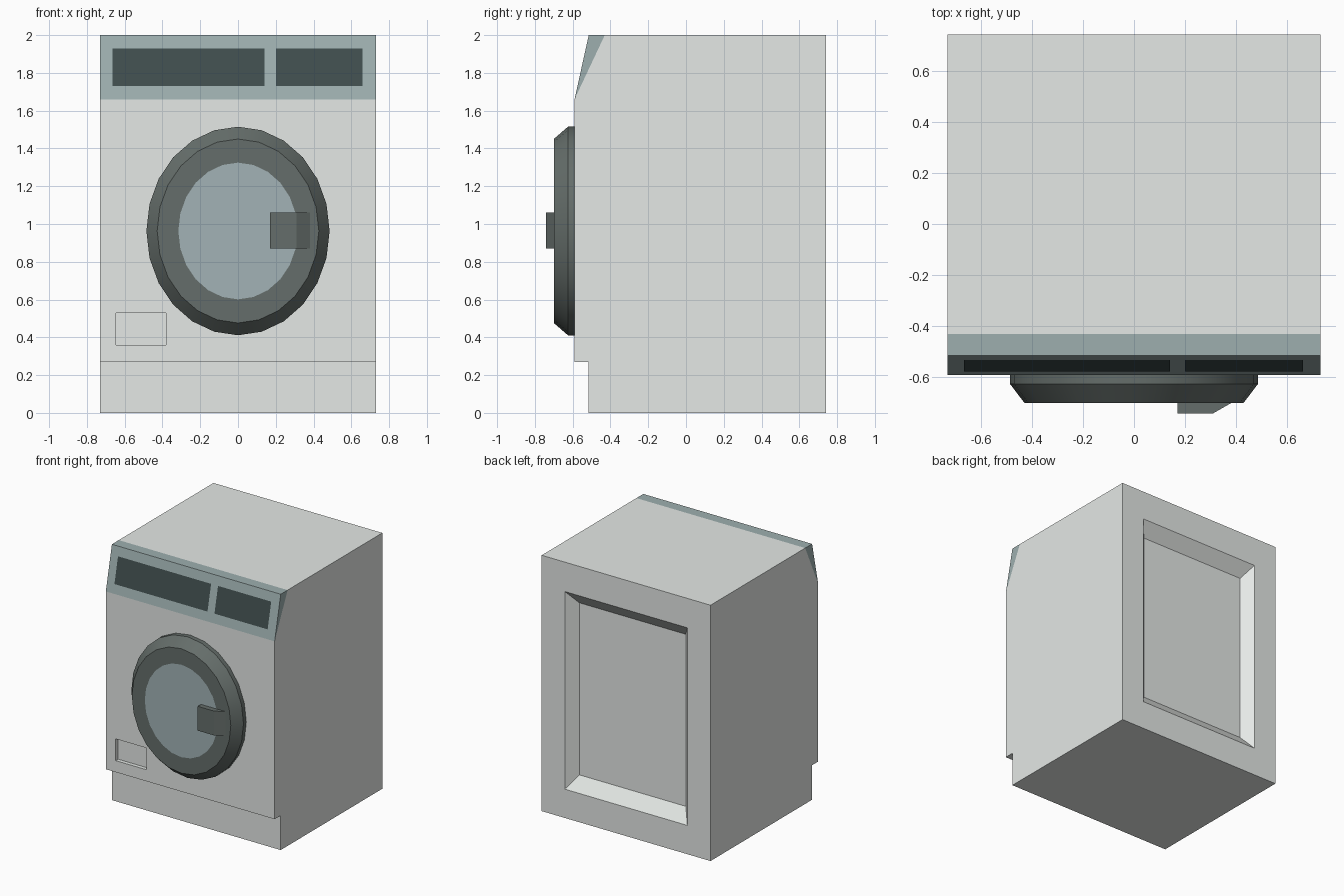
import bpy, bmesh, math

if "Cube" in bpy.data.objects:
    bpy.data.objects.remove(bpy.data.objects["Cube"])


def material(name, rgb):
    m = bpy.data.materials.new(name)
    m.diffuse_color = (*rgb, 1)
    m.use_nodes = True
    m.node_tree.nodes["Principled BSDF"].inputs["Base Color"].default_value = m.diffuse_color
    return m


body_mat = material("body_grey", (0.78, 0.81, 0.79))
panel_mat = material("panel_teal", (0.34, 0.43, 0.43))
dark_mat = material("dark_window", (0.05, 0.075, 0.075))
rim_mat = material("rim_grey", (0.13, 0.155, 0.145))
glass_mat = material("glass_blue", (0.36, 0.45, 0.47))


def make(name, verts, faces, mat=None):
    mesh = bpy.data.meshes.new(name)
    mesh.from_pydata(verts, [], faces)
    bm = bmesh.new()
    bm.from_mesh(mesh)
    if len(faces) > 1:
        bmesh.ops.recalc_face_normals(bm, faces=bm.faces)
    bm.to_mesh(mesh)
    bm.free()
    obj = bpy.data.objects.new(name, mesh)
    bpy.context.collection.objects.link(obj)
    if mat:
        mesh.materials.append(mat)
    return obj


def loft(name, loops, mat=None, cap_start=True, cap_end=True):
    """Bridge loops that all have the same number of points."""
    n = len(loops[0])
    faces = [(k * n + i, k * n + (i + 1) % n, (k + 1) * n + (i + 1) % n, (k + 1) * n + i)
             for k in range(len(loops) - 1) for i in range(n)]
    if cap_start:
        faces.append(tuple(range(n)))
    if cap_end:
        faces.append(tuple(range((len(loops) - 1) * n, len(loops) * n)))
    return make(name, [p for l in loops for p in l], faces, mat)


def side_prism(name, profile, mat):
    """Extrude a (y, z) profile across the full width."""
    return loft(name, [[(x, y, z) for y, z in profile] for x in (-0.73, 0.73)], mat)


def rect(x0, x1, z0, z1, y):
    return [(x0, y, z0), (x1, y, z0), (x1, y, z1), (x0, y, z1)]


def ellipse(rx, rz, y, n=24):
    return [(rx * math.cos(2 * math.pi * i / n), y, 0.963 + rz * math.sin(2 * math.pi * i / n))
            for i in range(n)]


# Cabinet with stepped plinth
body = side_prism("cabinet", [(-0.515, 0), (0.74, 0), (0.74, 2), (-0.43, 2),
                              (-0.59, 1.66), (-0.59, 0.27), (-0.515, 0.27)], body_mat)

# Tapered back recess and small filter hatch recess
cutters = [
    loft("back_recess_cutter", [rect(-0.46, 0.46, 0.325, 1.67, 0.66),
                                rect(-0.53, 0.53, 0.225, 1.77, 0.74),
                                rect(-0.53, 0.53, 0.225, 1.77, 0.80)], body_mat),
    loft("hatch_cutter", [rect(-0.645, -0.38, 0.36, 0.53, -0.65),
                          rect(-0.645, -0.38, 0.36, 0.53, -0.56)], body_mat),
]
bpy.context.view_layer.objects.active = body
for c in cutters:
    c.hide_render = True
    mod = body.modifiers.new(c.name, 'BOOLEAN')
    mod.operation = 'DIFFERENCE'
    mod.solver = 'EXACT'
    mod.object = c
    bpy.ops.object.modifier_apply(modifier=mod.name)
    bpy.data.objects.remove(c)

# Sloped control panel wedge
side_prism("control_panel", [(-0.59, 1.66), (-0.43, 2), (-0.515, 2)], panel_mat)


# Dark windows lying on the sloped panel face
def panel_window(name, x0, x1):
    def y(z):
        return -0.59 + (z - 1.66) * 0.075 / 0.34 - 0.002
    make(name, [(x0, y(1.73), 1.73), (x1, y(1.73), 1.73),
                (x1, y(1.93), 1.93), (x0, y(1.93), 1.93)], [(0, 1, 2, 3)], dark_mat)


panel_window("drawer_window", -0.665, 0.14)
panel_window("display_window", 0.20, 0.66)

# Door rim and glass
rim = loft("door_rim", [ellipse(0.485, 0.552, -0.59), ellipse(0.485, 0.552, -0.625),
                        ellipse(0.428, 0.487, -0.70), ellipse(0.316, 0.362, -0.70)],
           rim_mat, cap_start=False, cap_end=False)
make("door_glass", ellipse(0.316, 0.362, -0.70), [tuple(range(24))], glass_mat)
bpy.ops.object.select_all(action='DESELECT')
rim.select_set(True)
bpy.context.view_layer.objects.active = rim
bpy.ops.object.shade_smooth_by_angle(angle=math.radians(30))

# Door handle with sloped outer end
grip = [(0.17, -0.70), (0.17, -0.74), (0.31, -0.74), (0.38, -0.70)]
loft("door_handle", [[(x, y, z) for x, y in grip] for z in (0.87, 1.06)], rim_mat)
